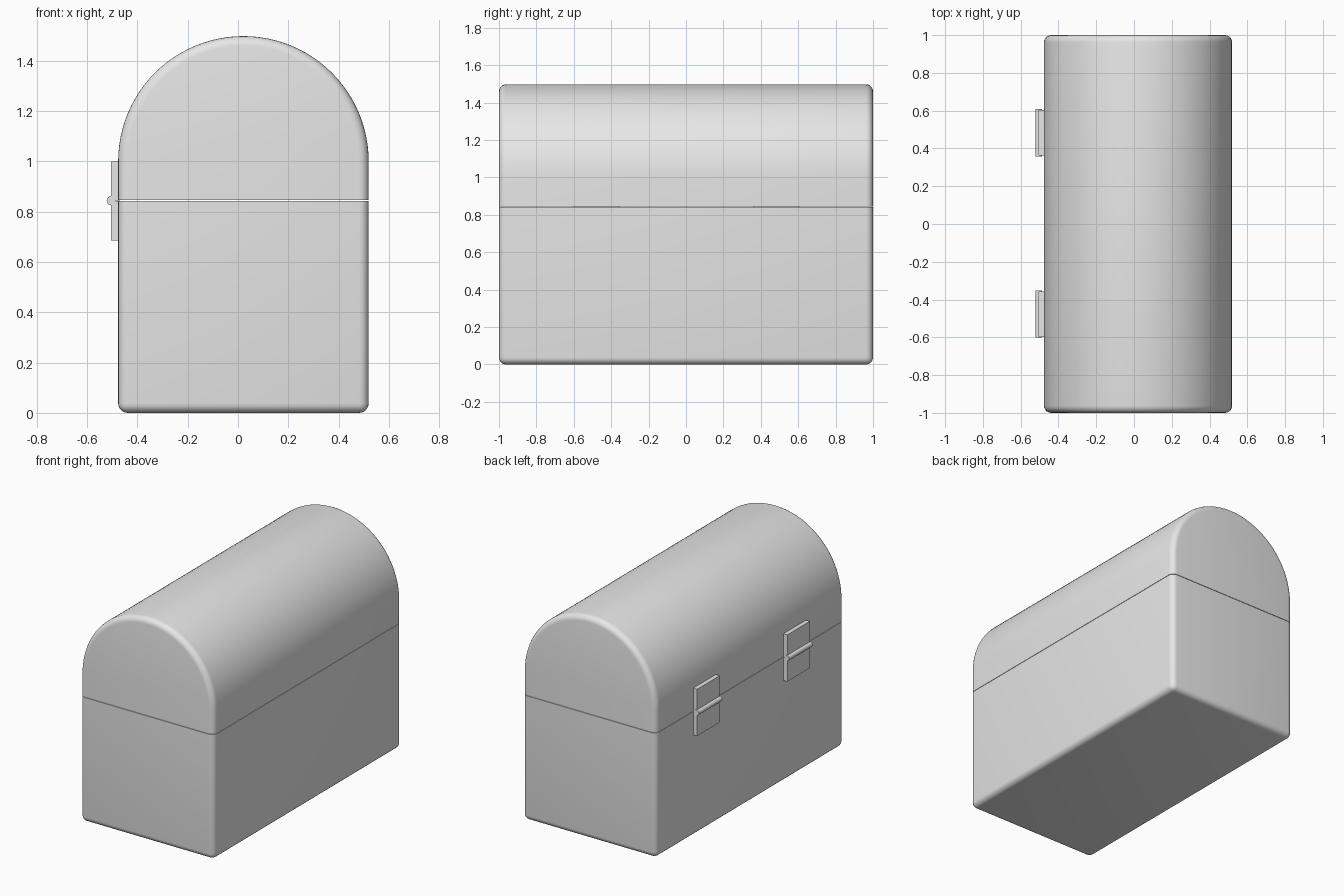
import bpy, bmesh, math
from mathutils import Vector

if "Cube" in bpy.data.objects:
    bpy.data.objects.remove(bpy.data.objects["Cube"])

CX, R, SEAM = 0.0215, 0.498, 0.844   # chest centre in x, arch radius, lid seam height

grey = bpy.data.materials.new("plain grey")
grey.diffuse_color = (0.8, 0.8, 0.8, 1)
grey.use_nodes = True
grey.node_tree.nodes["Principled BSDF"].inputs["Base Color"].default_value = grey.diffuse_color


def finish(bm, name):
    bmesh.ops.recalc_face_normals(bm, faces=bm.faces[:])
    me = bpy.data.meshes.new(name)
    bm.to_mesh(me)
    bm.free()
    me.materials.append(grey)
    ob = bpy.data.objects.new(name, me)
    bpy.context.collection.objects.link(ob)
    bpy.ops.object.select_all(action='DESELECT')
    ob.select_set(True)
    bpy.context.view_layer.objects.active = ob
    bpy.ops.object.shade_smooth_by_angle(angle=math.radians(35))
    return ob


def chest_solid():
    # arched end profile pulled along y, with rounded rims
    bm = bmesh.new()
    n = 48
    pts = [(CX - R, 0), (CX + R, 0)]
    pts += [(CX + R * math.cos(math.pi * i / n), 1 + R * math.sin(math.pi * i / n))
            for i in range(n + 1)]
    face = bm.faces.new([bm.verts.new((x, -1, z)) for x, z in pts])
    ext = bmesh.ops.extrude_face_region(bm, geom=[face], use_keep_orig=True)
    bmesh.ops.translate(bm, vec=(0, 2, 0),
                        verts=[g for g in ext['geom'] if isinstance(g, bmesh.types.BMVert)])
    bmesh.ops.recalc_face_normals(bm, faces=bm.faces[:])
    rims = [e for e in bm.edges if e.calc_face_angle(0) > math.radians(40)]
    bmesh.ops.bevel(bm, geom=rims, offset=0.038, segments=5, profile=0.5,
                    affect='EDGES', clamp_overlap=True)
    return bm


def chest_part(name, height, up):
    # keep the part of the chest above or below the seam
    bm = chest_solid()
    cut = bmesh.ops.bisect_plane(bm, geom=bm.verts[:] + bm.edges[:] + bm.faces[:],
                                 plane_co=(0, 0, height), plane_no=(0, 0, -1 if up else 1),
                                 clear_outer=True)
    edges = [g for g in cut['geom_cut'] if isinstance(g, bmesh.types.BMEdge)]
    bmesh.ops.holes_fill(bm, edges=edges, sides=0)
    finish(bm, name)


chest_part("chest_base", SEAM - 0.0015, False)
chest_part("chest_lid", SEAM + 0.0015, True)


def box(name, lo, hi):
    bm = bmesh.new()
    bmesh.ops.create_cube(bm, size=1)
    lo, hi = Vector(lo), Vector(hi)
    for v in bm.verts:
        v.co = Vector([(lo[i] + hi[i]) / 2 + v.co[i] * (hi[i] - lo[i]) for i in range(3)])
    finish(bm, name)


# two hinges on the left side: upper leaf, lower leaf and pin
for tag, y in (("front", -0.477), ("rear", 0.483)):
    box(f"{tag}_hinge_lower_leaf", (-0.505, y - 0.12, 0.685), (-0.47, y + 0.12, SEAM - 0.001))
    box(f"{tag}_hinge_upper_leaf", (-0.505, y - 0.12, SEAM + 0.001), (-0.47, y + 0.12, 1.0))
    bm = bmesh.new()
    bmesh.ops.create_cone(bm, cap_ends=True, segments=24, radius1=0.018, radius2=0.018, depth=0.25)
    for v in bm.verts:
        v.co = Vector((v.co.x - 0.504, v.co.z + y, v.co.y + SEAM))
    finish(bm, f"{tag}_hinge_pin")
